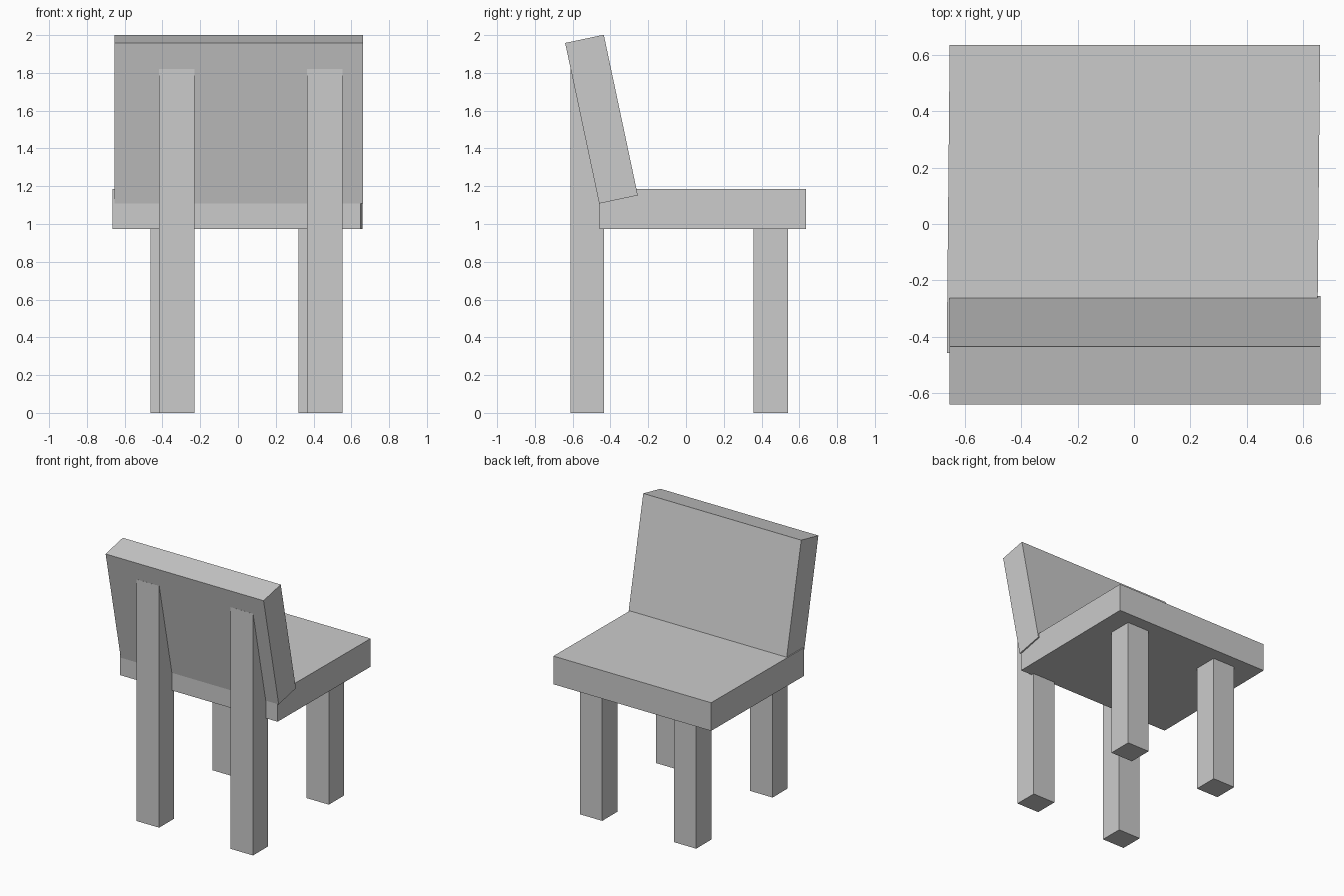
import bpy
import bmesh
from math import radians
from mathutils import Matrix

cube = bpy.data.objects.get("Cube")
if cube:
    bpy.data.objects.remove(cube, do_unlink=True)

# One plain grey for the whole chair
grey = bpy.data.materials.new("light_grey")
grey.use_nodes = True
colour = (0.6, 0.6, 0.6, 1)
grey.diffuse_color = colour
grey.node_tree.nodes["Principled BSDF"].inputs["Base Color"].default_value = colour


def box(name, size, centre, tilt=0, skew=0):
    """Box with a tilt about x and a slight sideways skew along y."""
    bm = bmesh.new()
    bmesh.ops.create_cube(bm, size=1)
    bm.transform(Matrix.Diagonal((*size, 1)))
    for v in bm.verts:
        v.co.x += skew * v.co.y
    mesh = bpy.data.meshes.new(name)
    bm.to_mesh(mesh)
    bm.free()
    mesh.materials.append(grey)
    obj = bpy.data.objects.new(name, mesh)
    obj.location = centre
    obj.rotation_euler.x = radians(tilt)
    bpy.context.collection.objects.link(obj)
    return obj


# Seat slab and leaning backrest
box("seat", (1.314, 1.092, 0.212), (-0.002, 0.089, 1.08), skew=0.0095)
box("backrest", (1.316, 0.209, 0.869), (0.003, -0.4475, 1.555), tilt=11.96)

# Long legs carry the backrest, short legs carry the seat
for side, back_x, seat_x in (("right", -0.323, -0.37), ("left", 0.459, 0.413)):
    box(f"{side}_back_leg", (0.188, 0.176, 1.82), (back_x, -0.523, 0.91))
    box(f"{side}_seat_leg", (0.187, 0.183, 0.98), (seat_x, 0.449, 0.49))
